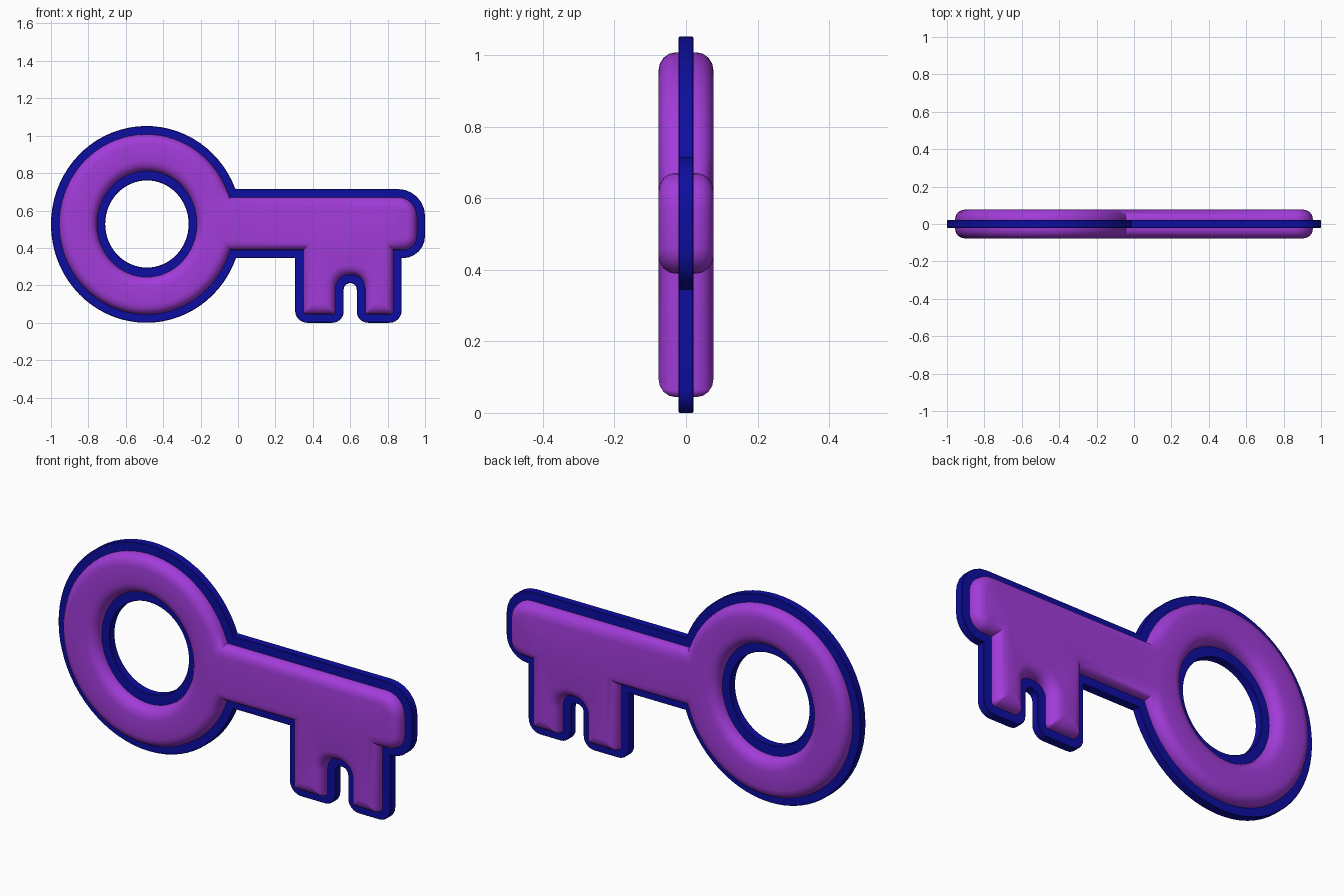
import bpy, bmesh, math
from mathutils import Vector

if "Cube" in bpy.data.objects:
    bpy.data.objects.remove(bpy.data.objects["Cube"])

CX, CZ, RX, RZ = -0.49, 0.526, 0.51, 0.526   # key bow
TOP, BOT = 0.715, 0.345                      # shaft edges


def material(name, rgb):
    m = bpy.data.materials.new(name)
    m.diffuse_color = (*rgb, 1)
    m.use_nodes = True
    m.node_tree.nodes["Principled BSDF"].inputs["Base Color"].default_value = m.diffuse_color
    return m


# sharp outline as (point, corner radius), counter-clockwise from the front
a0 = math.asin((TOP - CZ) / RZ)
a1 = 2 * math.pi + math.asin((BOT - CZ) / RZ)
N = 64
corners = []
for i in range(N + 1):
    a = a0 + (a1 - a0) * i / N
    corners.append((Vector((CX + RX * math.cos(a), CZ + RZ * math.sin(a))), 0))
corners += [(Vector((x, z)), r) for x, z, r in [
    (0.305, BOT, 0), (0.305, 0, 0.065), (0.565, 0, 0.06), (0.565, 0.212, 0.034),
    (0.635, 0.212, 0.034), (0.635, 0, 0.06), (0.875, 0, 0.065), (0.875, BOT, 0),
    (1.0, BOT, 0.12), (1.0, TOP, 0.145)]]


def outline(d, seg=6):
    """Key outline moved inwards by d, with rounded corners."""
    pts, n = [], len(corners)
    for i, (p, r) in enumerate(corners):
        u1 = (p - corners[i - 1][0]).normalized()
        u2 = (corners[(i + 1) % n][0] - p).normalized()
        n1, n2 = Vector((-u1.y, u1.x)), Vector((-u2.y, u2.x))
        q = p + (n1 + n2) * (d / (1 + n1.dot(n2)))
        if r == 0:
            pts.append(q)
            continue
        convex = u1.x * u2.y - u1.y * u2.x > 0
        rr = max(r - d, 0.006) if convex else r + d * 0.8
        c = q - u1 * rr + u2 * rr
        for k in range(seg + 1):
            a = math.pi / 2 * k / seg
            pts.append(c + (u1 * math.sin(a) - u2 * math.cos(a)) * rr)
    return pts


def hole(d, n=64):
    """Bow hole, widened by d."""
    return [Vector((CX + 0.003 + (0.223 + d) * math.cos(2 * math.pi * i / n),
                    CZ + 0.002 + (0.233 + 1.15 * d) * math.sin(2 * math.pi * i / n)))
            for i in range(n)]


def build(name, layers, mat):
    """Stack outlines given as (y, inset), wall them and cap both ends."""
    bm = bmesh.new()
    ends = [[], []]
    for shape in (outline, hole):
        rings = [[bm.verts.new((p.x, y, p.y)) for p in shape(d)] for y, d in layers]
        for A, B in zip(rings, rings[1:]):
            for i in range(len(A)):
                j = (i + 1) % len(A)
                bm.faces.new((A[i], A[j], B[j], B[i]))
        for e, ring in zip(ends, (rings[0], rings[-1])):
            e += [bm.edges.get((ring[i - 1], ring[i])) for i in range(len(ring))]
    for e in ends:
        bmesh.ops.triangle_fill(bm, use_beauty=True, use_dissolve=False, edges=e)
    bmesh.ops.recalc_face_normals(bm, faces=bm.faces[:])
    me = bpy.data.meshes.new(name)
    bm.to_mesh(me)
    bm.free()
    me.materials.append(mat)
    ob = bpy.data.objects.new(name, me)
    bpy.context.collection.objects.link(ob)
    bpy.ops.object.select_all(action='DESELECT')
    ob.select_set(True)
    bpy.context.view_layer.objects.active = ob
    bpy.ops.object.shade_smooth_by_angle(angle=math.radians(35))


# thin blue rim plate
build("rim_plate", [(-0.021, 0.003), (-0.018, 0), (0.018, 0), (0.021, 0.003)],
      material("deep blue", (0.004, 0.004, 0.36)))

# thick purple body with rounded edges on both faces
half = []
for k in range(5):
    a = math.pi / 2 * k / 4
    half.append((0.029 + 0.048 * math.sin(a), 0.044 + 0.052 * (1 - math.cos(a))))
build("key_body", [(-y, d) for y, d in reversed(half)] + half,
      material("purple", (0.36, 0.045, 0.70)))
